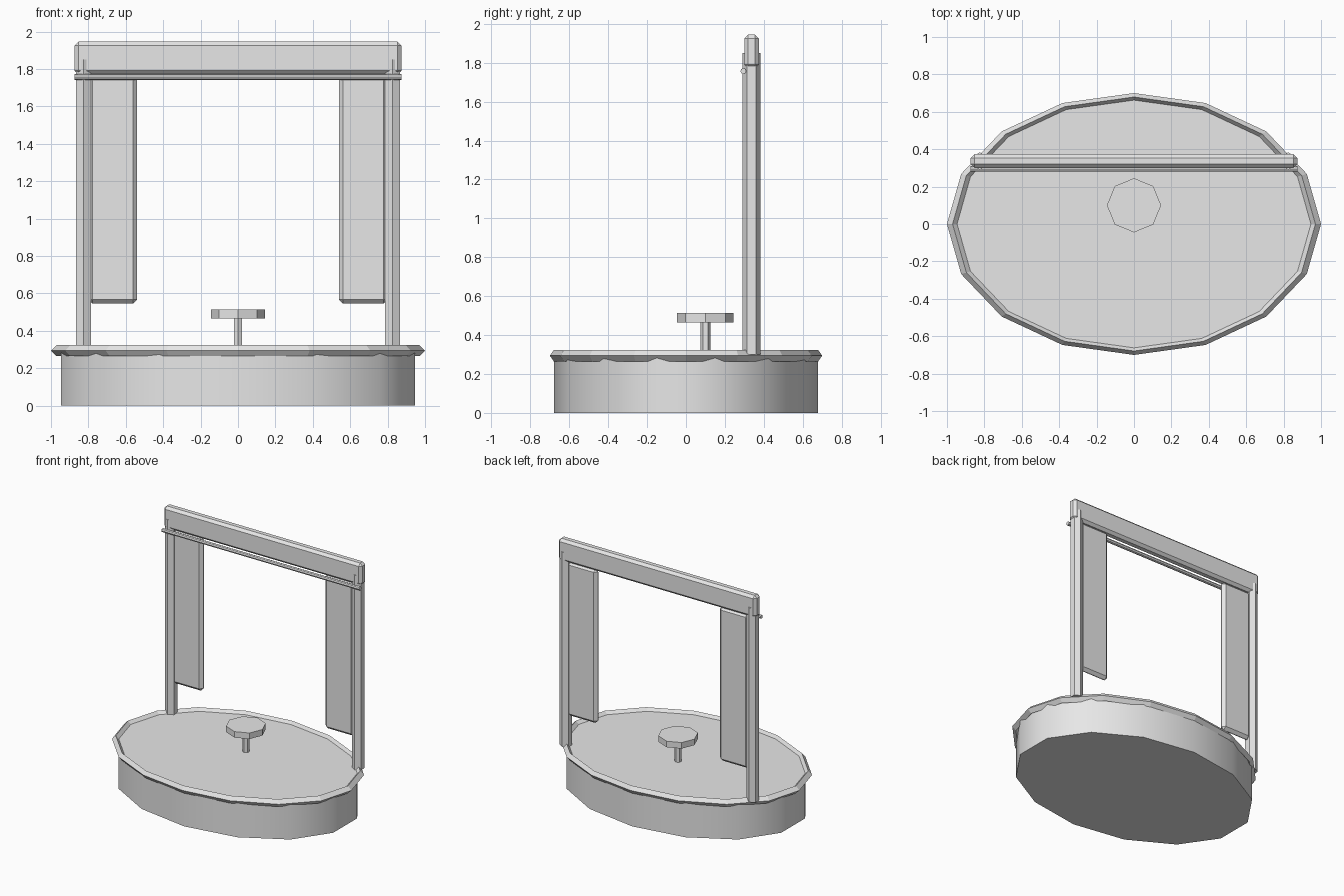
import bpy
import math

cube = bpy.data.objects.get("Cube")
if cube:
    bpy.data.objects.remove(cube, do_unlink=True)

grey = bpy.data.materials.new("plain_grey")
grey.use_nodes = True
colour = (0.8, 0.8, 0.8, 1)
grey.diffuse_color = colour
grey.node_tree.nodes["Principled BSDF"].inputs["Base Color"].default_value = colour


def finish(name):
    obj = bpy.context.object
    obj.name = name
    obj.data.materials.append(grey)
    return obj


def prism(name, sides, radius, x, y, bottom, top):
    """Upright flat-sided column with a corner pointing to the back."""
    bpy.ops.mesh.primitive_cylinder_add(
        vertices=sides, radius=radius, depth=top - bottom,
        location=(x, y, (bottom + top) / 2))
    return finish(name)


def bevelled_box(name, centre, size, bevel):
    bpy.ops.mesh.primitive_cube_add(size=1, location=centre)
    obj = finish(name)
    obj.scale = size
    bpy.ops.object.transform_apply(location=False, rotation=False, scale=True)
    mod = obj.modifiers.new("chamfer", "BEVEL")
    mod.width = bevel
    mod.segments = 1
    return obj


OVAL = 0.7       # depth of the stage relative to its width
FRAME_Y = 0.337  # centre line of the frame

# Oval stage with smooth walls
stage = prism("stage_base", 14, 0.97, 0, 0, 0, 0.3)
stage.scale.y = OVAL
bpy.ops.object.transform_apply(location=False, rotation=False, scale=True)
bpy.ops.object.shade_smooth_by_angle(angle=math.radians(40))

# Diamond-section rim around the stage
bpy.ops.mesh.primitive_torus_add(
    major_segments=16, minor_segments=4, major_radius=0.97,
    minor_radius=0.03, location=(0, 0, 0.294))
rim = finish("stage_rim")
rim.scale.y = OVAL
bpy.ops.object.transform_apply(location=False, rotation=False, scale=True)
bpy.ops.object.shade_flat()

# Posts and hanging side panels
for side, label in ((1, "left"), (-1, "right")):
    prism(label + "_post", 6, 0.046, side * 0.825, FRAME_Y, 0.3, 1.85)
    bevelled_box(label + "_curtain", (side * 0.67, FRAME_Y, 1.16),
                 (0.26, 0.05, 1.23), 0.022)

# Header beam across the posts
bevelled_box("header_beam", (0, FRAME_Y, 1.858), (1.746, 0.074, 0.175), 0.02)

# Thin rail in front of the beam
bpy.ops.mesh.primitive_cylinder_add(
    vertices=8, radius=0.015, depth=1.746, location=(0, 0.295, 1.757),
    rotation=(0, math.pi / 2, 0))
finish("curtain_rail")

# Stool
prism("stool_leg", 6, 0.026, 0, 0.1, 0.29, 0.48)
prism("stool_seat", 8, 0.145, 0, 0.1, 0.465, 0.513)
